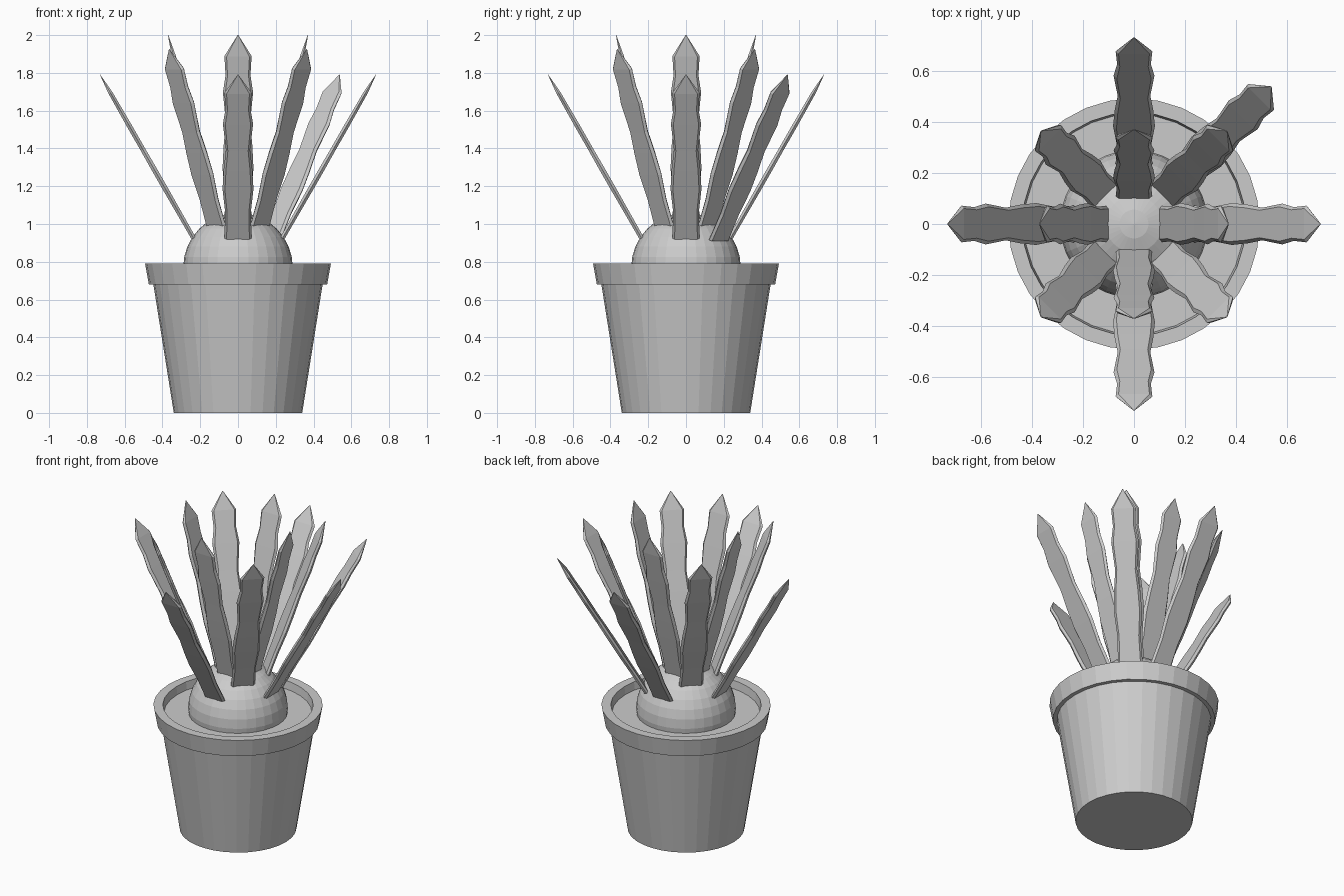
import bpy, bmesh, math
from mathutils import Matrix, Vector

if "Cube" in bpy.data.objects:
    bpy.data.objects.remove(bpy.data.objects["Cube"])

SIDES = 32


def finish(name, bm):
    bmesh.ops.recalc_face_normals(bm, faces=bm.faces)
    mesh = bpy.data.meshes.new(name)
    bm.to_mesh(mesh)
    bm.free()
    obj = bpy.data.objects.new(name, mesh)
    bpy.context.collection.objects.link(obj)
    return obj


def loft(bm, rings):
    """Bridge equal-length rings of points and cap both ends."""
    loops = [[bm.verts.new(p) for p in ring] for ring in rings]
    for a, b in zip(loops, loops[1:]):
        for i in range(len(a)):
            j = (i + 1) % len(a)
            bm.faces.new((a[i], a[j], b[j], b[i]))
    bm.faces.new(loops[0])
    bm.faces.new(loops[-1])


def circle(r, z):
    return [(r * math.cos(2 * math.pi * i / SIDES),
             r * math.sin(2 * math.pi * i / SIDES), z) for i in range(SIDES)]


# Pot with stepped rim, hollow top filled with soil
bm = bmesh.new()
loft(bm, [circle(r, z) for r, z in
          [(0.34, 0), (0.448, 0.68), (0.472, 0.68), (0.492, 0.79),
           (0.437, 0.79), (0.43, 0.74)]])
finish("pot", bm)

# Round plant body resting in the soil
bm = bmesh.new()
bmesh.ops.create_uvsphere(bm, u_segments=32, v_segments=16, radius=0.29,
                          matrix=Matrix.Translation((0, 0, 0.77)))
bmesh.ops.bisect_plane(bm, geom=bm.verts[:] + bm.edges[:] + bm.faces[:],
                       plane_co=(0, 0, 0.735), plane_no=(0, 0, -1), clear_outer=True)
finish("plant_body", bm)

# Leaf outline: position along the leaf, half width, half thickness
LEAF = [(0, 0.072, 0.012), (0.16, 0.068, 0.013), (0.3, 0.082, 0.014),
        (0.42, 0.076, 0.014), (0.54, 0.064, 0.013), (0.7, 0.08, 0.013),
        (0.79, 0.066, 0.012), (0.89, 0.072, 0.011), (1, 0.002, 0.001)]


def leaf(name, angle, base, tip):
    """Flat wavy blade; base and tip are (radius, height)."""
    d = Vector((tip[0] - base[0], 0, tip[1] - base[1]))
    tilt = math.atan2(d.x, d.z)
    bm = bmesh.new()
    rings = []
    for s, w, t in LEAF:
        n = w * 0.84
        z = s * d.length
        rings.append([(0, -w, z), (t, -n, z), (t, n, z),
                      (0, w, z), (-t, n, z), (-t, -n, z)])
    loft(bm, rings)
    bm.transform(Matrix.Rotation(math.radians(angle), 4, 'Z')
                 @ Matrix.Translation((base[0], 0, base[1]))
                 @ Matrix.Rotation(tilt, 4, 'Y'))
    finish(name, bm)


# Upright inner leaves: straight ones and slightly wider-leaning diagonals
for k in range(4):
    leaf(f"inner_leaf_{k}", 90 * k, (0.10, 0.99), (0.37, 2.0))
    leaf(f"inner_diagonal_leaf_{k}", 90 * k + 45, (0.16, 0.98), (0.515, 1.925))

# Spreading outer leaves, with a single diagonal one at the back right
for k in range(4):
    leaf(f"outer_leaf_{k}", 90 * k, (0.235, 0.925), (0.73, 1.79))
leaf("outer_diagonal_leaf", 45, (0.245, 0.915), (0.76, 1.79))
